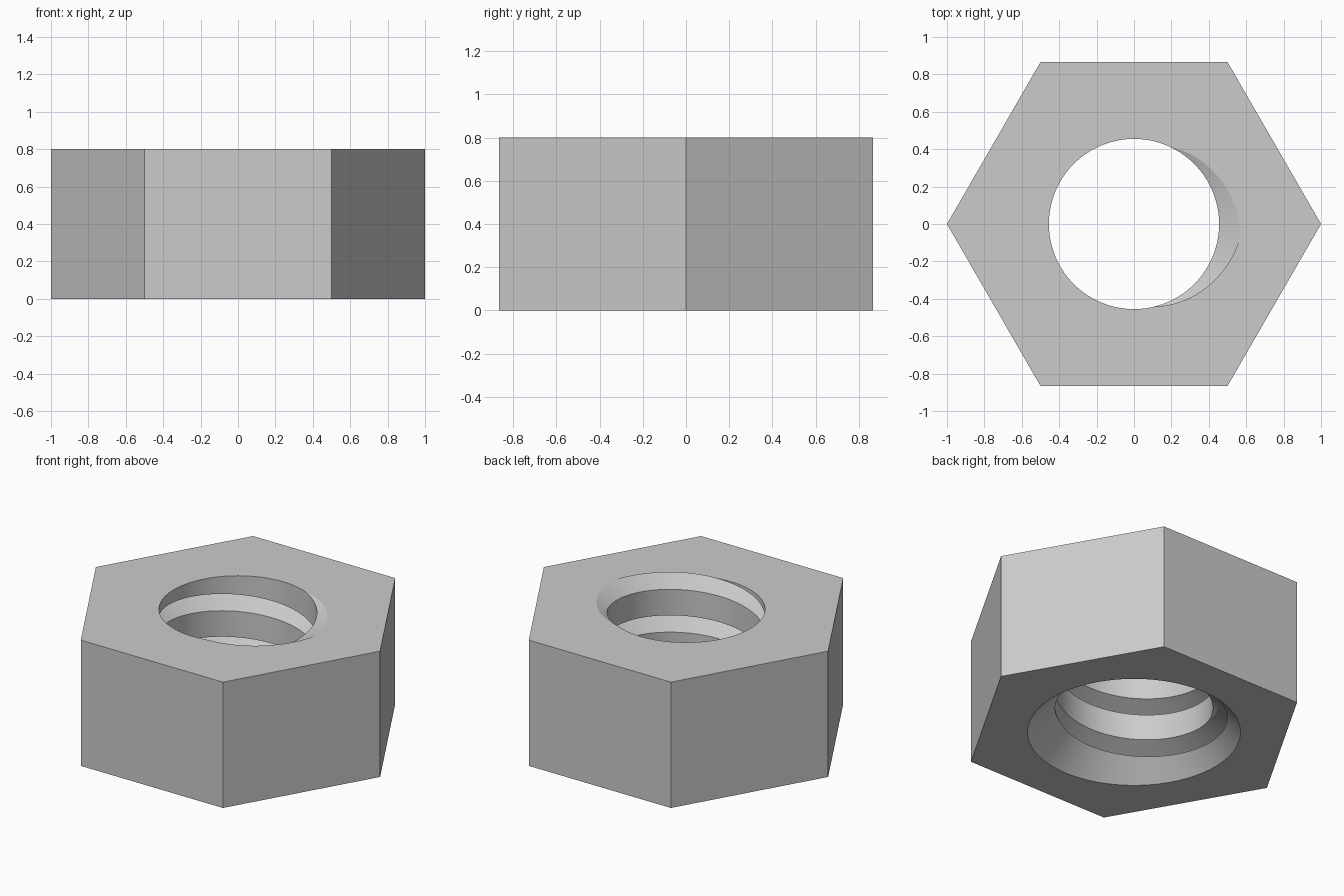
import bpy, bmesh
from math import cos, sin, pi, radians, floor

old = bpy.data.objects.get("Cube")
if old:
    bpy.data.objects.remove(old, do_unlink=True)

HEIGHT = 0.8
BORE, ROOT = 0.455, 0.575      # thread crest and groove radii
PITCH, GROOVE = 0.272, 0.107   # thread rise per turn, groove width
STEPS = 96                     # segments per turn
MOUTH = 0.614                  # radius of the countersink at the base

steel = bpy.data.materials.new("plain_grey")
steel.use_nodes = True
grey = (0.6, 0.6, 0.6, 1)
steel.diffuse_color = grey
steel.node_tree.nodes["Principled BSDF"].inputs["Base Color"].default_value = grey


def make_object(name, bm):
    bmesh.ops.recalc_face_normals(bm, faces=bm.faces[:])
    mesh = bpy.data.meshes.new(name)
    bm.to_mesh(mesh)
    bm.free()
    mesh.materials.append(steel)
    obj = bpy.data.objects.new(name, mesh)
    bpy.context.collection.objects.link(obj)
    return obj


def frustum(name, sides, r_low, r_high, z_low, z_high):
    bm = bmesh.new()
    rings = []
    for r, z in ((r_low, z_low), (r_high, z_high)):
        rings.append([bm.verts.new((r * cos(2 * pi * i / sides), r * sin(2 * pi * i / sides), z))
                      for i in range(sides)])
        bm.faces.new(rings[-1])
    for i in range(sides):
        j = (i + 1) % sides
        bm.faces.new((rings[0][i], rings[0][j], rings[1][j], rings[1][i]))
    return make_object(name, bm)


def thread_core(name, turns_below, turns_above):
    """Solid screw: a V ridge and a flat land swept along a right-hand helix."""
    bm = bmesh.new()
    profile = ((BORE, 0), (ROOT, GROOVE / 2), (BORE, GROOVE), (BORE, PITCH))
    start = radians(125)       # direction where the ridge starts at z = 0.573
    rows = []
    for i in range(-turns_below * STEPS, turns_above * STEPS + 1):
        a = start + 2 * pi * i / STEPS
        base = 0.573 + PITCH * i / STEPS
        rows.append([bm.verts.new((r * cos(a), r * sin(a), base + z)) for r, z in profile])
    for p, q in zip(rows, rows[1:]):
        for k in range(3):
            bm.faces.new((p[k], q[k], q[k + 1], p[k + 1]))
    bmesh.ops.remove_doubles(bm, verts=bm.verts[:], dist=0.0001)
    # Close both ends with fans
    rim = [e for e in bm.edges if e.is_boundary]
    for side in (-1, 1):
        ends = [e for e in rim if (e.verts[0].co.z - HEIGHT / 2) * side > 0]
        z = max(v.co.z * side for e in ends for v in e.verts) * side + 0.1 * side
        tip = bm.verts.new((0, 0, z))
        for e in ends:
            bm.faces.new((e.verts[0], e.verts[1], tip))
    return make_object(name, bm)


# Hexagonal body
nut = frustum("hex_nut", 6, 1, 1, 0, HEIGHT)

# Threaded hole, then the countersink under it
cutters = [thread_core("thread_cutter", 4, 3),
           frustum("countersink_cutter", STEPS, MOUTH + 0.1, MOUTH - 0.2, -0.1, 0.2)]
for cutter in cutters:
    mod = nut.modifiers.new(cutter.name, 'BOOLEAN')
    mod.operation = 'DIFFERENCE'
    mod.solver = 'EXACT'
    mod.object = cutter
    cutter.hide_render = True

bpy.ops.object.select_all(action='DESELECT')
nut.select_set(True)
bpy.context.view_layer.objects.active = nut
for mod in list(nut.modifiers):
    bpy.ops.object.modifier_apply(modifier=mod.name)
for cutter in cutters:
    bpy.data.objects.remove(cutter, do_unlink=True)

# Smooth thread, crisp edges
bpy.ops.object.shade_smooth_by_angle(angle=radians(20))
